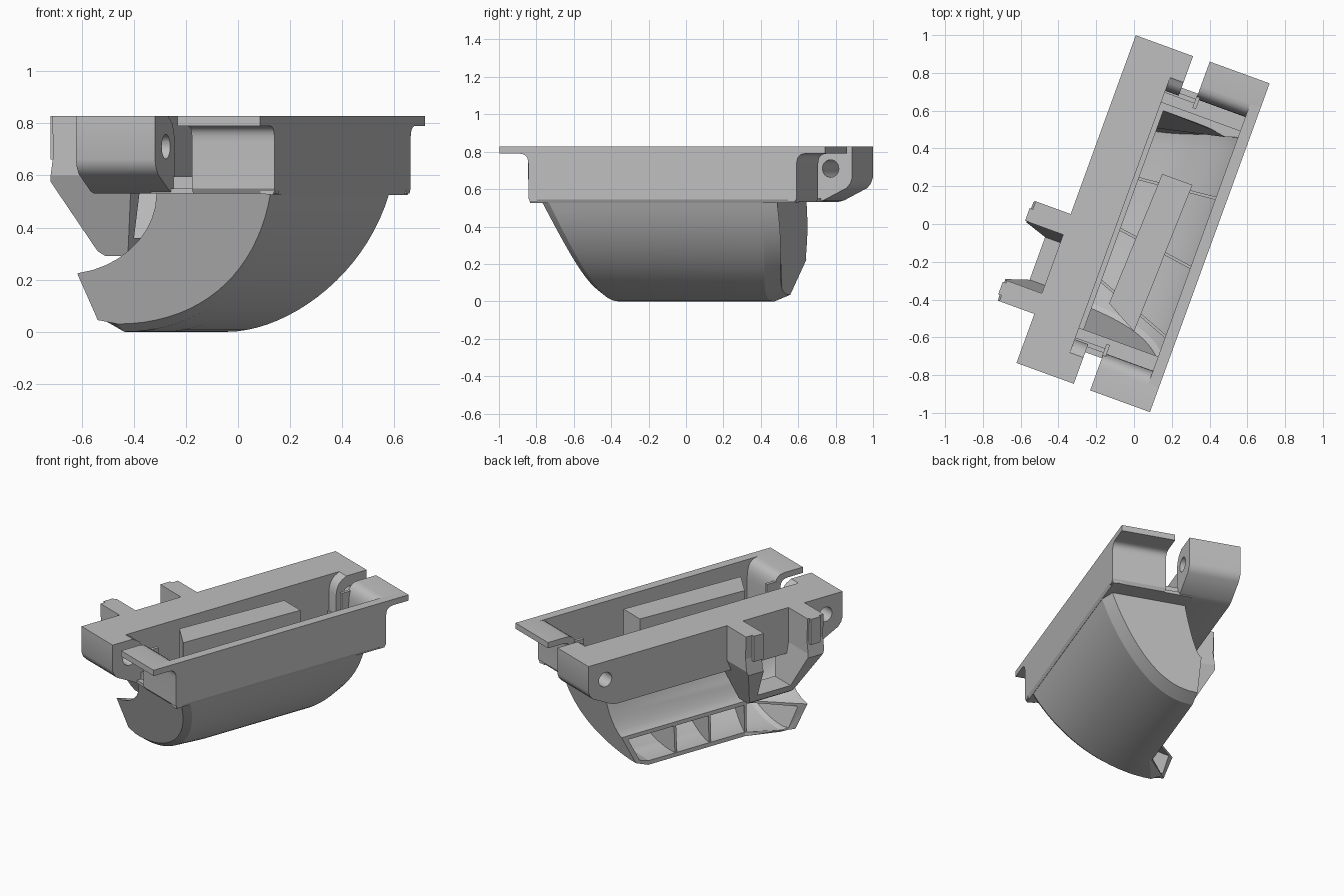
import bpy, bmesh, math
from mathutils import Matrix, Vector
from mathutils.geometry import interpolate_bezier

if "Cube" in bpy.data.objects:
    bpy.data.objects.remove(bpy.data.objects["Cube"], do_unlink=True)

grey = bpy.data.materials.new("plain grey")
grey.use_nodes = True
COLOUR = (0.52, 0.52, 0.52, 1)
grey.diffuse_color = COLOUR
grey.node_tree.nodes["Principled BSDF"].inputs["Base Color"].default_value = COLOUR

TURN = Matrix.Rotation(math.radians(-20), 4, 'Z')   # the part sits turned on its base
TOP, BASE = 0.828, 0.53                             # housing heights
MID = 0.019                                         # middle of the housing lengthwise
EDGE = 0.42                                         # outer face of the side wall


def make(name, rings):
    """Closed solid lofted through equal rings of points (u across, v along, z up)."""
    bm = bmesh.new()
    rows = [[bm.verts.new(TURN @ Vector(p)) for p in ring] for ring in rings]
    n = len(rows[0])
    for a, b in zip(rows, rows[1:]):
        for i in range(n):
            j = (i + 1) % n
            bm.faces.new((a[i], a[j], b[j], b[i]))
    bm.faces.new(rows[0])
    bm.faces.new(rows[-1][::-1])
    bmesh.ops.recalc_face_normals(bm, faces=bm.faces)
    mesh = bpy.data.meshes.new(name)
    bm.to_mesh(mesh)
    bm.free()
    mesh.materials.append(grey)
    obj = bpy.data.objects.new(name, mesh)
    bpy.context.scene.collection.objects.link(obj)
    return obj


def prism(name, axis, poly, a, b):
    """Extrude a 2D outline along u, v or z."""
    order = {'u': lambda p, t: (t, p[0], p[1]),
             'v': lambda p, t: (p[0], t, p[1]),
             'z': lambda p, t: (p[0], p[1], t)}[axis]
    return make(name, [[order(p, t) for p in poly] for t in (a, b)])


def box(name, u, v, z):
    return prism(name, 'z', [(u[0], v[0]), (u[1], v[0]), (u[1], v[1]), (u[0], v[1])], *z)


def mirrored(half, centre):
    """Outline in (v, z) made of a half outline and its mirror image."""
    return ([(centre + v, z) for v, z in half]
            + [(centre - v, z) for v, z in reversed(half)])


def boolean(obj, cutter, operation='DIFFERENCE'):
    """Bake a boolean and drop the cutter."""
    mod = obj.modifiers.new("cut", 'BOOLEAN')
    mod.object, mod.operation, mod.solver = cutter, operation, 'EXACT'
    graph = bpy.context.evaluated_depsgraph_get()
    mesh = bpy.data.meshes.new_from_object(obj.evaluated_get(graph))
    obj.modifiers.clear()
    obj.data = mesh
    bpy.data.objects.remove(cutter, do_unlink=True)


def smooth(obj, degrees=28):
    bpy.ops.object.select_all(action='DESELECT')
    obj.select_set(True)
    bpy.context.view_layer.objects.active = obj
    bpy.ops.object.shade_smooth_by_angle(angle=math.radians(degrees))


def arc(a, b, c, d, n):
    pts = interpolate_bezier(*[Vector((*p, 0)) for p in (a, b, c, d)], n)
    return [(p.x, p.y) for p in pts]


def duct_section(flare, t, inset, reach, rise):
    """Curved duct outline: wall offset t, outer curve inset, mouth pushed out by flare."""
    o = t + inset
    outer = arc((.41 - o, BASE), (.31 - o, .22 + o / 2), (.05, o), (-.2 - .1 * flare, o), 20)
    inner = arc((-.2 - .245 * flare, .225 - t), (-.16 - .1 * flare, .25 - t),
                (-.11 + t, .38), (-.085 + t, BASE), 10)
    lip = [(-.215 - .165 * flare - reach, .045 * flare + t + inset * (1 - flare)),
           (-.205 - .245 * flare - reach, .224 - t)]
    return [(.41 - o, BASE + rise)] + outer + lip + inner + [(-.085 + t, BASE + rise)]


def duct_solid(name, stations, t, reach, rise):
    rings = []
    for s, flare, inset in stations:
        ring = []
        for u, z in duct_section(flare, t, inset, reach, rise):
            h = min(max(z, 0) / BASE, 1)
            half = .49 + .165 * (1 - (1 - h) ** 2.4) if s > 0 else .525 + .155 * h ** 1.5
            ring.append((u, s * (half - t), z))
        rings.append(ring)
    return make(name, rings)


# Curved duct with a flared last cell, hollowed out
duct = duct_solid("curved_duct", [(-1, 1, .03), (-.93, .86, 0), (-.53, 0, 0),
                                  (.87, 0, 0), (1, 0, .035)], 0, 0, .01)
boolean(duct, duct_solid("duct_cutter", [(-.98, .96, .015), (-.93, .86, 0), (-.53, 0, 0),
                                         (.87, 0, 0), (.98, 0, .02)], .026, .08, .1))
smooth(duct, 16)

# Guide vanes inside the duct, each turned a little
for i, (v, tilt) in enumerate(((.22, .1), (-.03, -.15), (-.29, -.38))):
    outline = duct_section(0, .012, 0, -.005, -.005)
    make(f"guide_vane_{i + 1}", [[(u, v + side * .008 + tilt * (u + .2), z) for u, z in outline]
                                 for side in (-1, 1)])

# Thick hinge bar with rounded lower ends, opened on the tray side, drilled for pins
half_bar = [(.923, TOP), (.923, .66), (.912, .63), (.89, .605), (.76, .54), (.72, BASE)]
bar = prism("hinge_bar", 'u', mirrored(half_bar, MID), -.333, -.01)
tray_end = [(.775, .9), (.775, TOP)] + arc((.765, .82), (.73, .81), (.705, .78), (.70, .72), 6)
boolean(bar, prism("bar_cutter", 'u', mirrored(tray_end + [(.70, .4)], MID), -.085, .1))
for side in (-1, 1):
    ring = [(MID + side * .80 + .047 * math.cos(a * math.tau / 24),
             .71 + .047 * math.sin(a * math.tau / 24)) for a in range(24)]
    boolean(bar, prism("pin_hole_cutter", 'u', ring, -.5, .05))
smooth(bar)

# Long side wall
prism("side_wall", 'v', [(.36, TOP), (EDGE, TOP), (EDGE, .545), (.41, BASE - .005), (.36, BASE)],
      MID - .757, MID + .757)

# End flanges that roll down into the end walls, and the ledges below them
for side, label in ((-1, "front"), (1, "back")):
    roll_out = arc((.82, .79), (.78, .79), (.763, .775), (.763, .73), 7)
    roll_in = arc((.715, .70), (.715, .78), (.735, TOP), (.79, TOP), 7)
    sheet = [(.926, TOP), (.926, .79)] + roll_out + [(.763, .55), (.75, BASE), (.715, BASE)] + roll_in
    smooth(prism(f"{label}_end_flange", 'u', [(MID + side * v, z) for v, z in sheet], .083, EDGE))
    v0, v1 = sorted((MID + side * .635, MID + side * .745))
    box(f"{label}_ledge", (-.09, .40), (v0, v1), (BASE, BASE + .02))
    # Low sill across the slot and an upright rib beside it
    v0, v1 = sorted((MID + side * .69, MID + side * .715))
    box(f"{label}_slot_sill", (-.09, .09), (v0, v1), (BASE, .595))
    v0, v1 = sorted((MID + side * .665, MID + side * .735))
    box(f"{label}_slot_rib", (.08, .1), (v0, v1), (BASE, .785))
    # Thin edge strip joining side wall and flange
    v0, v1 = sorted((MID + side * .74, MID + side * .926))
    box(f"{label}_edge_strip", (.36, EDGE), (v0, v1), (.79, TOP))

# Raised block in the middle of the tray
prism("inner_block", 'z', [(.05, .30), (.22, .30), (.195, -.535), (.02, -.44)], .28, TOP - .005)

# Cradle bracket: two arms meeting in a web, trimmed to its side outline
cradle = [(.165, TOP), (.2815, TOP), (.2815, .60), (.15, .29)]
centre = -.3465
outline = mirrored(cradle, centre) + [(centre - .165, .60), (centre - .12, .36),
                                      (centre + .12, .36), (centre + .165, .60)]
bracket = prism("cradle_bracket", 'u', outline, -.6, -.18)
side_outline = [(-.32, TOP), (-.53, TOP), (-.525, .68), (-.54, .575), (-.39, .31),
                (-.36, .29), (-.27, .285), (-.22, .535), (-.32, .545)]
boolean(bracket, prism("bracket_trim", 'v', side_outline, -.8, .1), 'INTERSECT')

# Hook tips on the arms
for i, v in enumerate((-.16, -.575)):
    box(f"hook_tip_{i + 1}", (-.548, -.51), (v - .02, v + .05), (.66, TOP))
